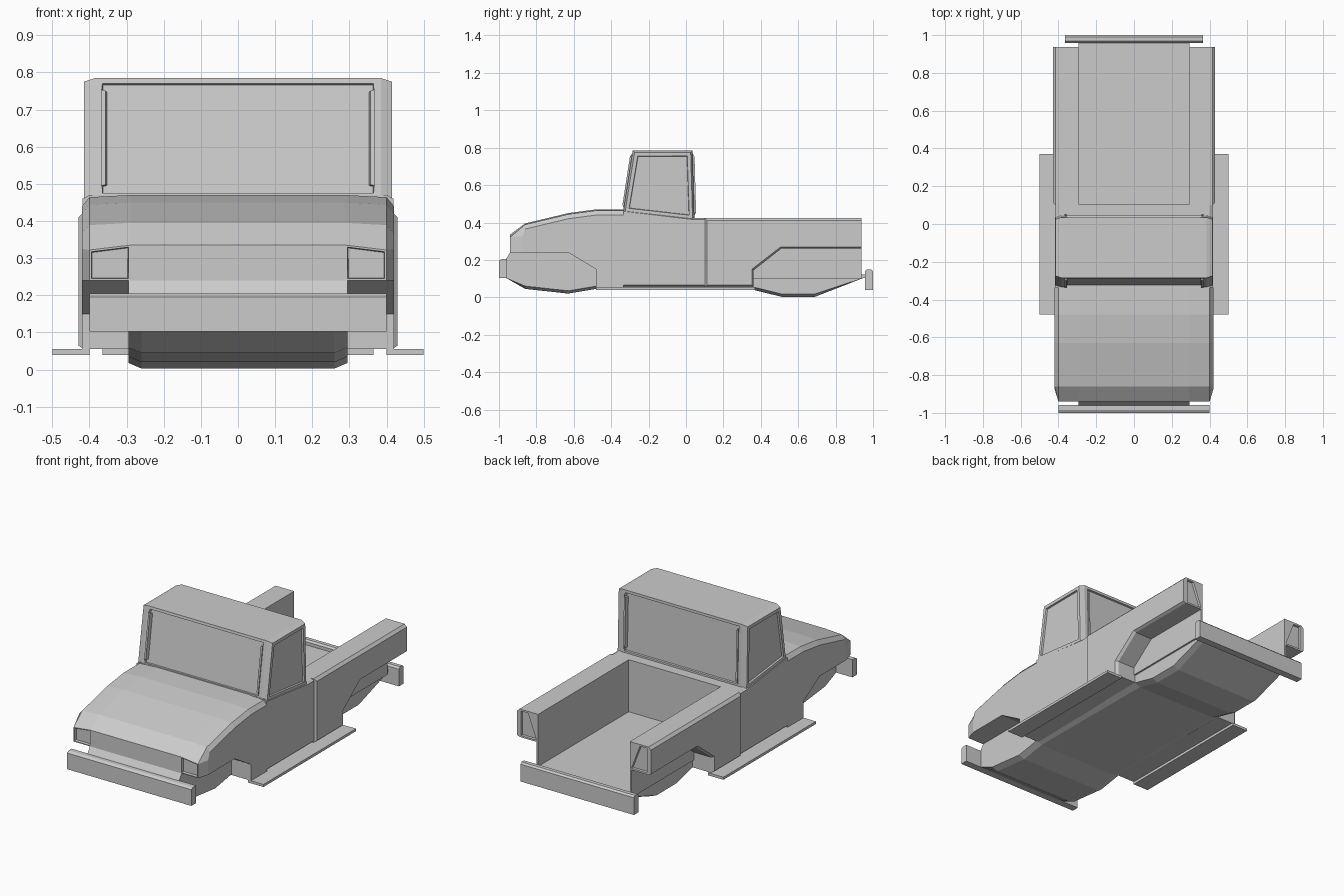
import bpy, bmesh

if "Cube" in bpy.data.objects:
    bpy.data.objects.remove(bpy.data.objects["Cube"])


def loft(name, sections, panels=(), mirror=True):
    """Skin side profiles (y, z) placed at successive x; panels are recessed faces."""
    if mirror:
        sections = [(-x, p) for x, p in reversed(sections)] + list(sections)
    bm = bmesh.new()
    rings = [[bm.verts.new((x, y, z)) for y, z in p] for x, p in sections]
    n = len(rings[0])
    for a, b in zip(rings, rings[1:]):
        for i in range(n):
            j = (i + 1) % n
            bm.faces.new((a[i], a[j], b[j], b[i]))
    bm.faces.new(rings[0])
    bm.faces.new(rings[-1])
    bmesh.ops.recalc_face_normals(bm, faces=bm.faces)
    bm.normal_update()
    for pick, thick, depth, adjust in panels:
        faces = [f for f in bm.faces if pick(f.calc_center_median(), f.normal)]
        bmesh.ops.inset_individual(bm, faces=faces, thickness=thick, depth=0)
        if adjust:
            for v in {v for f in faces for v in f.verts}:
                adjust(v.co)
        bm.normal_update()
        # second inset gives the recess a crisp wall
        bmesh.ops.inset_individual(bm, faces=faces, thickness=0.003, depth=depth)
    me = bpy.data.meshes.new(name)
    bm.to_mesh(me)
    bm.free()
    ob = bpy.data.objects.new(name, me)
    bpy.context.collection.objects.link(ob)
    return ob


def box(name, x0, x1, y0, y1, z0, z1):
    p = [(y0, z0), (y1, z0), (y1, z1), (y0, z1)]
    return loft(name, [(x0, p), (x1, p)], mirror=False)


# Hood and front fenders, with headlight recesses
def hood(drop, nose_y, nose_z):
    return [(-0.335, 0.055), (-0.335, 0.47 - drop), (-0.48, 0.47 - drop),
            (-0.63, 0.45 - drop), (-0.86, 0.395 - drop), (nose_y, nose_z),
            (nose_y, 0.24), (-0.63, 0.24), (-0.48, 0.15), (-0.48, 0.055)]


loft("hood", [(0.29, hood(0, -0.94, 0.335)), (0.40, hood(0.006, -0.94, 0.322)),
              (0.42, hood(0.03, -0.875, 0.325))],
     [(lambda c, n: n.y < -0.95 and 0.3 < abs(c.x) < 0.39 and c.y < -0.9, 0.007, -0.015, None)])


# Cab lower body with doors
def cab(e):
    return [(-0.335, 0.055 + e), (-0.335, 0.47 - e), (0.045, 0.425 - e),
            (0.105, 0.425 - e), (0.105, 0.055 + e)]


loft("cab_body", [(0.40, cab(0)), (0.418, cab(0.01))])


# Upper cab with recessed windows on all four sides
def upper(e, top):
    return [(-0.335 + e, 0.46), (-0.285 + e, top), (0.035 - e, top), (0.045 - e, 0.42)]


def widen(co):
    co.x = 0.365 if co.x > 0 else -0.365


loft("cab_upper", [(0.385, upper(0, 0.785)), (0.415, upper(0.01, 0.775))],
     [(lambda c, n: abs(n.y) > 0.9 and abs(c.x) < 0.1, 0.022, -0.010, widen),
      (lambda c, n: abs(n.x) > 0.95, 0.026, -0.010, None)])

# Bed sides with rear wheel arches and tail light recesses
inner = [(0.10, 0.425), (0.938, 0.425), (0.938, 0.262), (0.512, 0.262),
         (0.362, 0.145), (0.362, 0.055), (0.10, 0.055)]
outer = [(0.112, 0.41), (0.938, 0.41), (0.938, 0.27), (0.507, 0.27),
         (0.352, 0.15), (0.352, 0.065), (0.112, 0.065)]


def taper(co):
    if co.z > 0.35 and abs(co.x) < 0.35:
        co.x = 0.36 if co.x > 0 else -0.36


for side, s in (("right", 1), ("left", -1)):
    loft(side + "_bed_side", [(s * 0.295, inner), (s * 0.415, inner), (s * 0.43, outer)],
         [(lambda c, n: n.y > 0.95 and c.y > 0.9 and abs(c.x) < 0.40, 0.015, -0.012, taper)],
         mirror=False)
    # Inner wheel well wall and running board
    box(side + "_wheel_well_wall", s * 0.295, s * 0.305, 0.10, 0.938, 0.10, 0.30)
    box(side + "_running_board", s * 0.40, s * 0.50, -0.48, 0.37, 0.04, 0.055)


# Chassis tub: underbody, inner wheel wells and bed floor
def tub(e):
    return [(0.09, 0.122), (0.97, 0.122), (0.97, 0.108), (0.94, 0.10), (0.69, 0.003 + e),
            (0.51, 0.003 + e), (0.36, 0.04 + e), (-0.48, 0.045 + e), (-0.63, 0.02 + e),
            (-0.86, 0.045 + e), (-0.965, 0.105), (-0.965, 0.20), (-0.94, 0.24),
            (-0.40, 0.24), (-0.40, 0.122)]


loft("chassis_tub", [(0.26, tub(0)), (0.295, tub(0.015))])

# Bumpers
front = [(-1.0, 0.102), (-1.0, 0.196), (-0.985, 0.205), (-0.958, 0.205), (-0.958, 0.102)]
loft("front_bumper", [(0.40, front)])
rear = [(0.958, 0.04), (0.958, 0.14), (0.968, 0.15), (0.99, 0.15), (1.0, 0.14), (1.0, 0.04)]
loft("rear_bumper", [(0.365, rear)])
